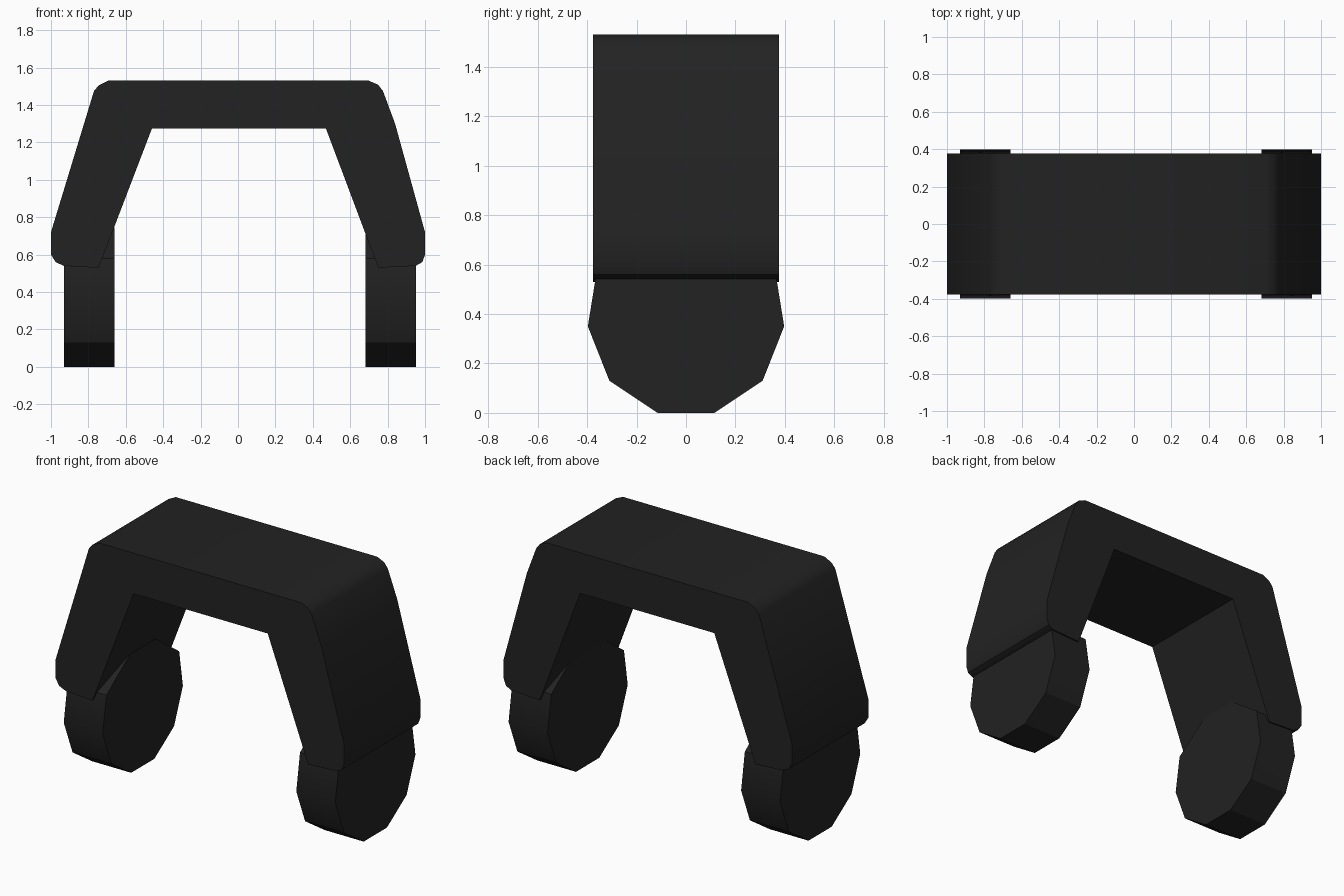
import bpy
import bmesh
import math

cube = bpy.data.objects.get("Cube")
if cube:
    bpy.data.objects.remove(cube, do_unlink=True)

black = bpy.data.materials.new("soft_black")
black.use_nodes = True
color = (0.016, 0.016, 0.016, 1)
black.diffuse_color = color
black.node_tree.nodes["Principled BSDF"].inputs["Base Color"].default_value = color


def extrude_profile(name, start, offset):
    """Close a flat profile and extrude it along an offset."""
    bm = bmesh.new()
    face = bm.faces.new([bm.verts.new(p) for p in start])
    result = bmesh.ops.extrude_face_region(bm, geom=[face], use_keep_orig=True)
    moved = [v for v in result["geom"] if isinstance(v, bmesh.types.BMVert)]
    bmesh.ops.translate(bm, verts=moved, vec=offset)
    bmesh.ops.recalc_face_normals(bm, faces=bm.faces)
    mesh = bpy.data.meshes.new(name)
    bm.to_mesh(mesh)
    bm.free()
    mesh.materials.append(black)
    obj = bpy.data.objects.new(name, mesh)
    bpy.context.collection.objects.link(obj)
    bpy.ops.object.select_all(action="DESELECT")
    obj.select_set(True)
    bpy.context.view_layer.objects.active = obj
    bpy.ops.object.shade_smooth_by_angle(angle=math.radians(33))
    return obj


# Arched band, profile in x and z: right leg, then left leg
right_side = [(-0.46, 1.275), (-0.745, 0.53), (-0.93, 0.54), (-0.975, 0.56),
              (-1.0, 0.60), (-1.0, 0.72), (-0.77, 1.475), (-0.745, 1.505), (-0.695, 1.53)]
left_side = [(0.70, 1.53), (0.75, 1.508), (0.775, 1.475), (0.84, 1.30), (1.0, 0.72),
             (1.0, 0.60), (0.985, 0.56), (0.95, 0.54), (0.75, 0.53), (0.47, 1.275)]
depth = 0.377
extrude_profile("arched_band", [(x, -depth, z) for x, z in right_side + left_side],
                (0, 2 * depth, 0))

# Ten-sided pads, half profile in y and z mirrored front to back
half = [(0.115, 0), (0.31, 0.13), (0.397, 0.35), (0.36, 0.58), (0.13, 0.745)]
outline = half + [(-y, z) for y, z in reversed(half)]
for name, x in (("right_pad", -0.93), ("left_pad", 0.682)):
    extrude_profile(name, [(x, y, z) for y, z in outline], (0.27, 0, 0))
